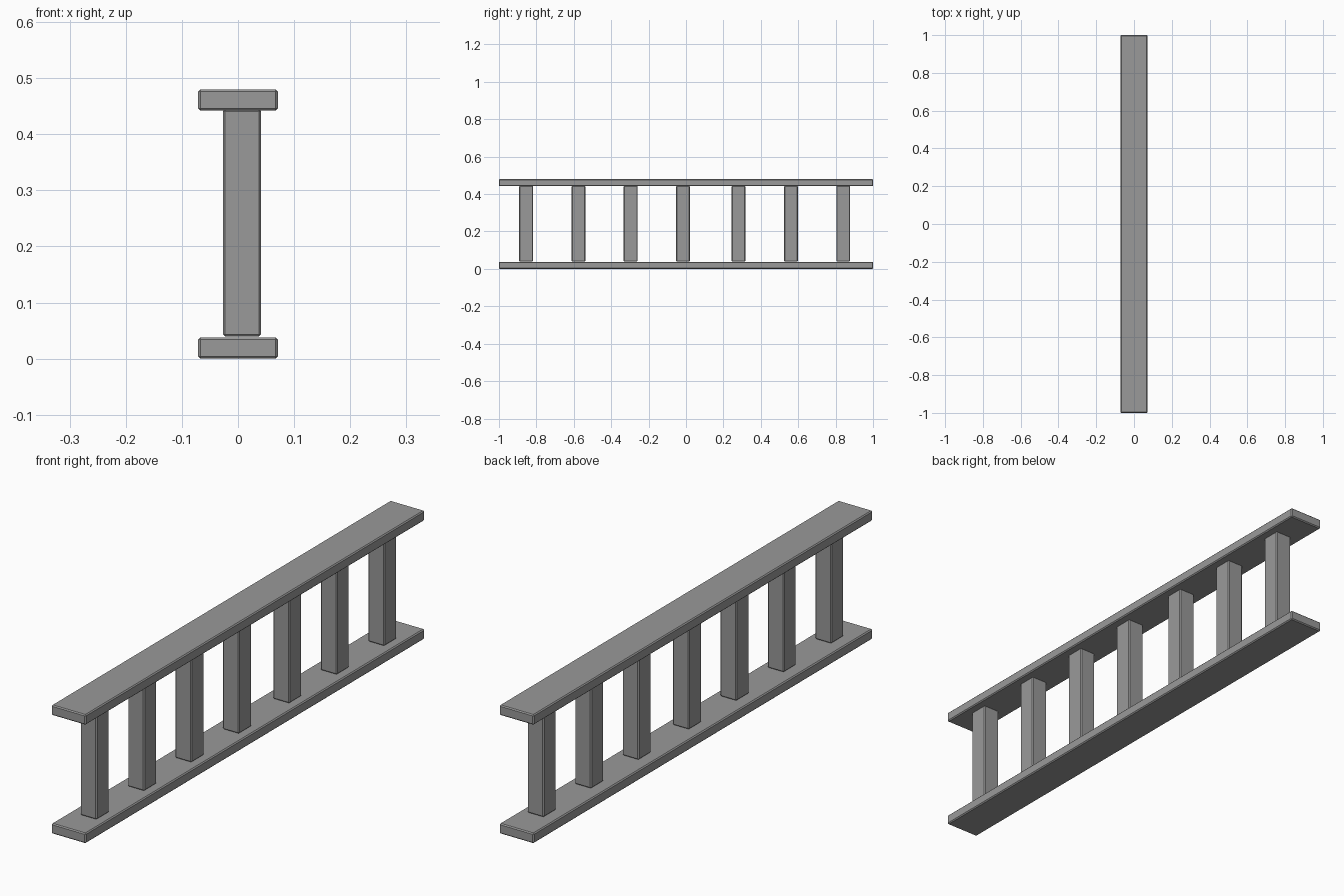
import bpy
import bmesh

cube = bpy.data.objects.get("Cube")
if cube:
    bpy.data.objects.remove(cube, do_unlink=True)

# Single plain grey
grey = bpy.data.materials.new("grey")
grey.use_nodes = True
colour = (0.32, 0.32, 0.32, 1)
grey.diffuse_color = colour
grey.node_tree.nodes["Principled BSDF"].inputs["Base Color"].default_value = colour


def beam(name, centre, size, bevel=0.004):
    """Box with narrow chamfered edges."""
    bm = bmesh.new()
    bmesh.ops.create_cube(bm, size=1)
    bmesh.ops.scale(bm, vec=size, verts=bm.verts)
    bmesh.ops.bevel(bm, geom=bm.edges[:], offset=bevel, segments=1, affect='EDGES')
    mesh = bpy.data.meshes.new(name)
    bm.to_mesh(mesh)
    bm.free()
    mesh.materials.append(grey)
    obj = bpy.data.objects.new(name, mesh)
    obj.location = centre
    bpy.context.collection.objects.link(obj)
    return obj


# Long horizontal rails
RAIL = (0.142, 2.0, 0.038)
HEIGHT = 0.48
beam("bottom_rail", (0, 0, RAIL[2] / 2), RAIL)
beam("top_rail", (0, 0, HEIGHT - RAIL[2] / 2), RAIL)

# Upright posts, slightly off centre
for i, y in enumerate((-0.855, -0.575, -0.296, -0.016, 0.281, 0.561, 0.841)):
    beam(f"post_{i + 1}", (0.007, y, 0.242), (0.068, 0.074, 0.405))
